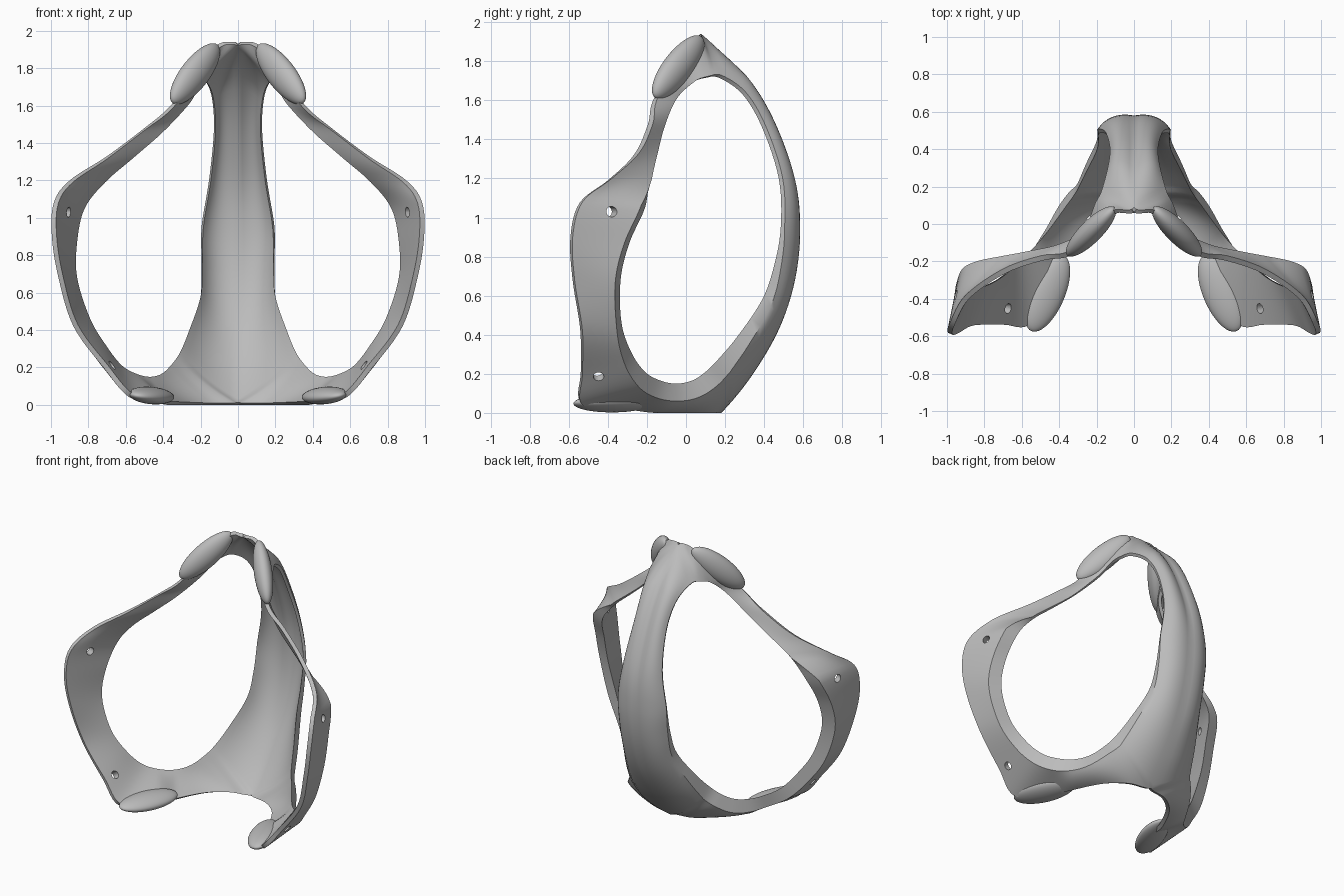
import bpy, bmesh, math
from mathutils import Vector, Matrix

if "Cube" in bpy.data.objects:
    bpy.data.objects.remove(bpy.data.objects["Cube"])

grey = bpy.data.materials.new("plain grey")
grey.diffuse_color = (0.5, 0.5, 0.5, 1)
grey.use_nodes = True
grey.node_tree.nodes["Principled BSDF"].inputs["Base Color"].default_value = grey.diffuse_color

# Matching stations around the right half: outer edge and opening edge
EDGE = [(0, .18, 0), (0, .33, .18), (0, .47, .42), (0, .555, .68), (0, .58, .95),
        (0, .545, 1.2), (0, .43, 1.5), (0, .28, 1.74), (0, .09, 1.93), (.12, .07, 1.92),
        (.24, -.05, 1.77), (.36, -.15, 1.6), (.5, -.17, 1.48), (.7, -.24, 1.33),
        (.9, -.38, 1.2), (.985, -.53, 1.08), (.995, -.58, .9), (.96, -.57, .68),
        (.88, -.53, .42), (.72, -.53, .2), (.58, -.53, .04), (.43, -.32, .02),
        (.38, -.16, 0), (.28, .03, 0), (.15, .14, 0)]
HOLE = [(.31, .17, .28), (.26, .27, .4), (.2, .39, .58), (.19, .45, .75), (.185, .485, .95),
        (.145, .475, 1.2), (.12, .39, 1.46), (.13, .29, 1.63), (.16, .17, 1.715), (.19, .1, 1.715),
        (.215, .03, 1.69), (.26, -.06, 1.61), (.4, -.13, 1.46), (.56, -.165, 1.32),
        (.71, -.19, 1.19), (.82, -.21, 1.05), (.86, -.29, .87), (.86, -.335, .68),
        (.79, -.33, .46), (.7, -.28, .31), (.62, -.21, .21), (.54, -.13, .165),
        (.47, -.05, .15), (.41, .03, .165), (.36, .1, .21)]
N, SUB, STEPS = len(EDGE), 6, 8
RIM = [.06 * (1 - i / 4) if i < 4 else (.06 if i > 14 else 0) for i in range(N)]
BULGE = [.035 if i < 8 else (.015 if i in (8, 22, 23, 24) else 0) for i in range(N)]


def spline(pts):
    """Closed Catmull-Rom curve through the stations."""
    out = []
    for i in range(N):
        a, b, c, d = (Vector(pts[(i + k) % N]) for k in (-1, 0, 1, 2))
        for s in range(SUB):
            t = s / SUB
            out.append(.5 * (2 * b + (c - a) * t + (2 * a - 5 * b + 4 * c - d) * t * t
                             + (3 * b - a - 3 * c + d) * t ** 3))
    return out


def linear(vals):
    return [vals[i] + (vals[(i + 1) % N] - vals[i]) * s / SUB for i in range(N) for s in range(SUB)]


def limit(p):
    return Vector((max(p.x, 0), p.y, min(max(p.z, 0), 1.94)))


def finish(ob, angle=35):
    ob.data.materials.append(grey)
    bpy.ops.object.select_all(action='DESELECT')
    ob.select_set(True)
    bpy.context.view_layer.objects.active = ob
    bpy.ops.object.shade_smooth_by_angle(angle=math.radians(angle))


def mirror(ob):
    m = ob.modifiers.new("mirror", 'MIRROR')
    m.use_axis = (True, False, False)
    return m


# Frame shell: a closed section swept around each side opening
edge, hole = [limit(p) for p in spline(EDGE)], spline(HOLE)
rim, bulge = linear(RIM), linear(BULGE)
M = len(edge)
normals = [((edge[(i + 1) % M] - edge[i - 1]).normalized()
            + (hole[(i + 1) % M] - hole[i - 1]).normalized()).cross(hole[i] - edge[i]).normalized()
           for i in range(M)]
for _ in range(8):
    normals = [(normals[i - 1] + 2 * normals[i] + normals[(i + 1) % M]).normalized() for i in range(M)]

bm = bmesh.new()
rows = []
for e, h, n, r, b in zip(edge, hole, normals, rim, bulge):
    away = (e - h).normalized()
    crease = h + n * (.022 + r * .8) + away * r
    inner = e - n * .028
    if e.x < 1e-5:
        inner.x = 0
    section = []
    for start, end in ((e, crease), (inner, h)):
        side = []
        for k in range(STEPS + 1):
            s = k / STEPS
            side.append(limit(start.lerp(end, s) + n * b * 4 * s * (1 - s)))
        section += side if start is e else side[::-1]
    rows.append([bm.verts.new(p) for p in section])
for i in range(M):
    a, b = rows[i], rows[(i + 1) % M]
    for k in range(len(a)):
        j = (k + 1) % len(a)
        quad = (a[k], b[k], b[j], a[j])
        if max(v.co.x for v in quad) > 1e-5:     # leave the centre seam open
            bm.faces.new(quad)
bmesh.ops.remove_doubles(bm, verts=bm.verts, dist=1e-5)
bmesh.ops.recalc_face_normals(bm, faces=bm.faces)
mesh = bpy.data.meshes.new("frame")
bm.to_mesh(mesh)
bm.free()
frame = bpy.data.objects.new("frame", mesh)
bpy.context.collection.objects.link(frame)
finish(frame, 40)
mirror(frame).merge_threshold = .001

# Strap holes through the wings
for name, pos, axis in (("upper_hole_cutter", (.905, -.405, 1.03), (.9, .45, 0)),
                        ("lower_hole_cutter", (.69, -.45, .2), (.8, .1, -.55))):
    bpy.ops.mesh.primitive_cylinder_add(vertices=24, radius=.027, depth=.22, location=pos)
    cutter = bpy.context.object
    cutter.name = name
    quat = Vector(axis).to_track_quat('Z', 'Y')
    cutter.data.transform(Matrix.Translation(pos) @ quat.to_matrix().to_4x4())
    cutter.location = (0, 0, 0)
    mirror(cutter)
    cutter.hide_render = True
    cutter.display_type = 'WIRE'
    cutter.hide_set(True)
    cut = frame.modifiers.new(name, 'BOOLEAN')
    cut.operation, cut.object, cut.solver = 'DIFFERENCE', cutter, 'EXACT'


# Cushion pads on the four corners
def pad(name, pos, axis, flat, size):
    bpy.ops.mesh.primitive_uv_sphere_add(segments=40, ring_count=24, radius=1)
    ob = bpy.context.object
    ob.name = name
    z = Vector(axis).normalized()
    x = Vector(flat)
    x = (x - z * x.dot(z)).normalized()
    rot = Matrix((x, z.cross(x), z)).transposed().to_4x4()
    ob.data.transform(Matrix.Translation(pos) @ rot @ Matrix.Diagonal((*size, 1)))
    for v in ob.data.vertices:
        v.co.z = max(v.co.z, 0)
    finish(ob)
    mirror(ob)


pad("upper_pad", (.23, -.04, 1.77), (.125, -.125, -.155), (.7, .7, 0), (.06, .085, .228))
pad("lower_pad", (.463, -.37, .05), (.085, -.2, 0), (-.2, 0, 1), (.045, .095, .22))
